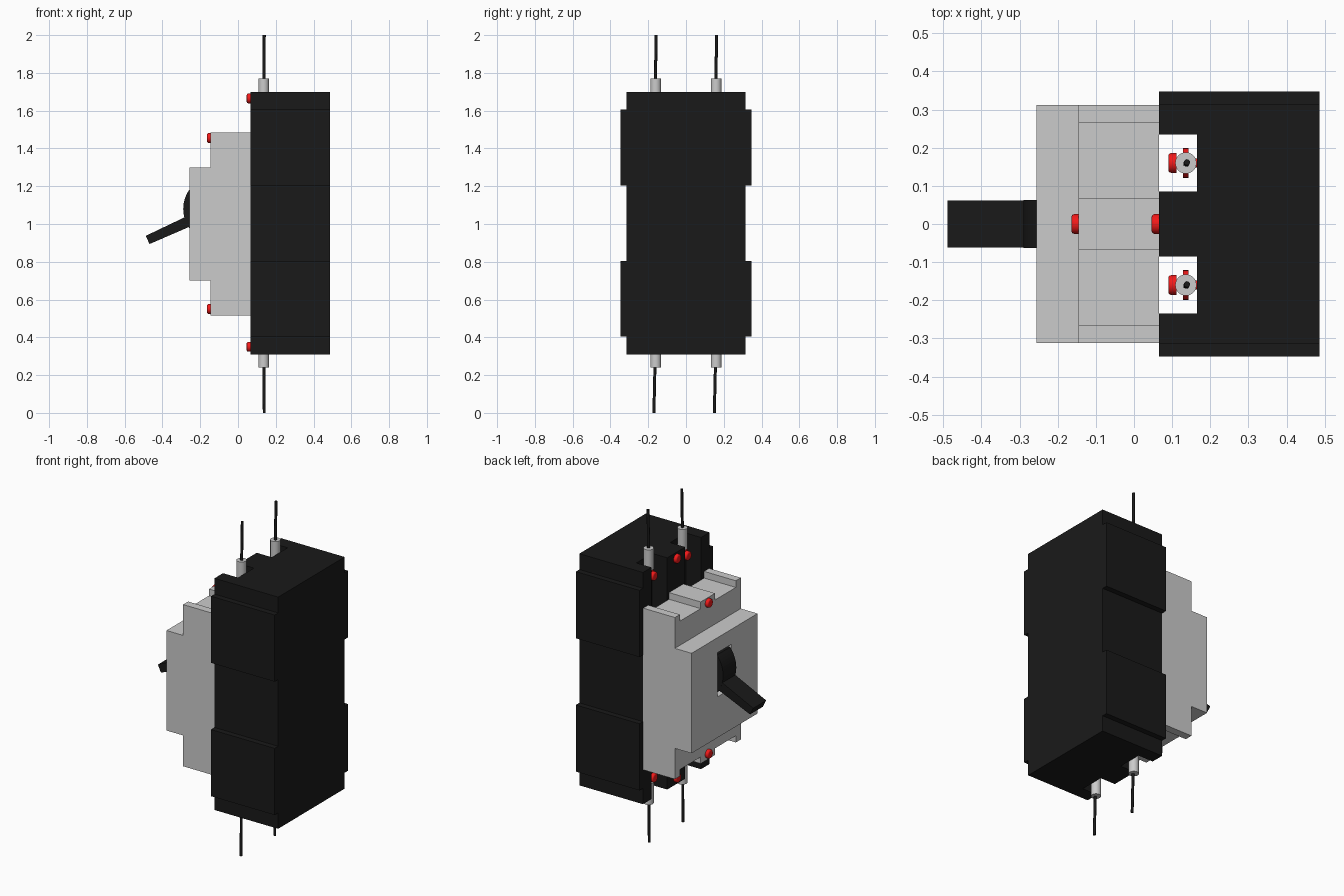
import bpy, bmesh, math
from mathutils import Vector, Matrix

if "Cube" in bpy.data.objects:
    bpy.data.objects.remove(bpy.data.objects["Cube"])


def material(name, rgb):
    m = bpy.data.materials.new(name)
    m.diffuse_color = (*rgb, 1)
    m.use_nodes = True
    m.node_tree.nodes["Principled BSDF"].inputs["Base Color"].default_value = m.diffuse_color
    return m


BLACK = material("black_plastic", (0.01, 0.01, 0.01))
RED = material("red_screw", (0.9, 0.01, 0.01))


def finish(name, bm, mat=None, smooth=False):
    bmesh.ops.recalc_face_normals(bm, faces=bm.faces[:])
    me = bpy.data.meshes.new(name)
    bm.to_mesh(me)
    bm.free()
    ob = bpy.data.objects.new(name, me)
    bpy.context.collection.objects.link(ob)
    if mat:
        me.materials.append(mat)
    if smooth:
        bpy.ops.object.select_all(action='DESELECT')
        ob.select_set(True)
        bpy.context.view_layer.objects.active = ob
        bpy.ops.object.shade_smooth_by_angle(angle=math.radians(35))
    return ob


def prism(name, pts, offset, mat=None):
    """Extrude a flat outline of 3D points along an offset."""
    bm = bmesh.new()
    f = bm.faces.new([bm.verts.new(p) for p in pts])
    ext = bmesh.ops.extrude_face_region(bm, geom=[f])["geom"]
    bmesh.ops.translate(bm, vec=offset,
                        verts=[v for v in ext if isinstance(v, bmesh.types.BMVert)])
    return finish(name, bm, mat)


def xz_prism(name, pts, half_y, mat=None):
    return prism(name, [(x, -half_y, z) for x, z in pts], (0, 2 * half_y, 0), mat)


def box(name, x, y, z, mat=None):
    return prism(name, [(x[0], y[0], z[0]), (x[1], y[0], z[0]),
                        (x[1], y[1], z[0]), (x[0], y[1], z[0])],
                 (0, 0, z[1] - z[0]), mat)


def rod(name, a, b, r, mat=None, segs=24, round_start=0):
    """Cylinder between two points, optionally rounding the rim at the start."""
    a, b = Vector(a), Vector(b)
    bm = bmesh.new()
    rot = (b - a).to_track_quat('Z', 'Y').to_matrix().to_4x4()
    bmesh.ops.create_cone(bm, cap_ends=True, segments=segs, radius1=r, radius2=r,
                          depth=(b - a).length)
    if round_start:
        rim = [e for e in bm.edges if all(v.co.z < 0 for v in e.verts)]
        bmesh.ops.bevel(bm, geom=rim, offset=round_start, segments=3,
                        profile=0.5, affect='EDGES')
    bmesh.ops.transform(bm, matrix=Matrix.Translation((a + b) / 2) @ rot, verts=bm.verts[:])
    return finish(name, bm, mat, smooth=True)


def cut(ob, cutter):
    mod = ob.modifiers.new("cut", 'BOOLEAN')
    mod.operation, mod.solver, mod.object = 'DIFFERENCE', 'EXACT', cutter
    bpy.ops.object.select_all(action='DESELECT')
    ob.select_set(True)
    bpy.context.view_layer.objects.active = ob
    bpy.ops.object.modifier_apply(modifier=mod.name)
    bpy.data.objects.remove(cutter)


# Black housing with two full-height terminal channels
F, S, B = 0.065, 0.165, 0.487
half = [(F, 0.315), (F, 0.235), (S, 0.235), (S, 0.085), (F, 0.085)]
outline = [(B, 0.315)] + half + [(x, -y) for x, y in reversed(half)] + [(B, -0.315)]
prism("housing", [(x, y, 0.31) for x, y in outline], (0, 0, 1.39), BLACK)

# Raised grip panels on both sides
for s in (-1, 1):
    for z in (0.405, 1.205):
        box("side_panel", (F, B), sorted((s * 0.31, s * 0.348)), (z, z + 0.4), BLACK)

# Grey front cover with stepped profile
cover = xz_prism("front_cover", [
    (F, 0.515), (F, 1.485), (-0.145, 1.485), (-0.145, 1.30), (-0.256, 1.30),
    (-0.256, 0.70), (-0.145, 0.70), (-0.145, 0.515)], 0.3125)
for s in (-1, 1):
    for z in ((0.4, 0.555), (1.445, 1.6)):
        cut(cover, box("notch_cutter", (-0.3, 0.2), sorted((s * 0.068, s * 0.265)), z))
cut(cover, box("toggle_cutter", (-0.4, -0.16), (-0.065, 0.065), (0.945, 1.21)))

# Toggle switch: rounded hub and lever
hub = [(-0.115 - 0.175 * math.cos(a), 1.08 + 0.175 * math.sin(a))
       for a in (math.radians(-45 + 5 * i) for i in range(19))]
hub = [(x, min(max(z, 0.96), 1.2)) for x, z in hub if 0.96 < z < 1.2]
xz_prism("toggle_hub", hub + [(-0.155, hub[-1][1]), (-0.155, hub[0][1])], 0.0625, BLACK)
xz_prism("toggle_lever", [(-0.2, 1.075), (-0.489, 0.937), (-0.468, 0.894), (-0.2, 1.01)],
         0.0615, BLACK)

# Cover and housing screws on the centre line
for x, z in ((-0.145, 1.455), (-0.145, 0.55), (F, 1.665), (F, 0.35)):
    rod("front_screw", (x - 0.019, 0, z), (x + 0.01, 0, z), 0.026, RED, round_start=0.008)

# Terminals: screw, lug, sleeve and wire at each end of each channel
for y in (-0.16, 0.16):
    for up, z, end in ((1, 1.61, 2.0), (-1, 0.40, 0.0)):
        rod("terminal_screw", (0.09, y, z), (0.112, y, z), 0.026, RED, round_start=0.008)
        rod("terminal_screw_shank", (0.11, y, z), (0.17, y, z), 0.012, RED, 12)
        rod("terminal_lug", (0.128, y, z), (0.143, y, z), 0.039, RED)
        tip = z + up * 0.16
        rod("wire_sleeve", (0.136, y, z + up * 0.035), (0.136, y, tip), 0.028)
        y0, y1 = (y - 0.002, y + 0.002) if up > 0 else (y - 0.004, y - 0.01)
        rod("wire", (0.137, y0, tip - up * 0.02), (0.139, y1, end), 0.008, BLACK, 12)
